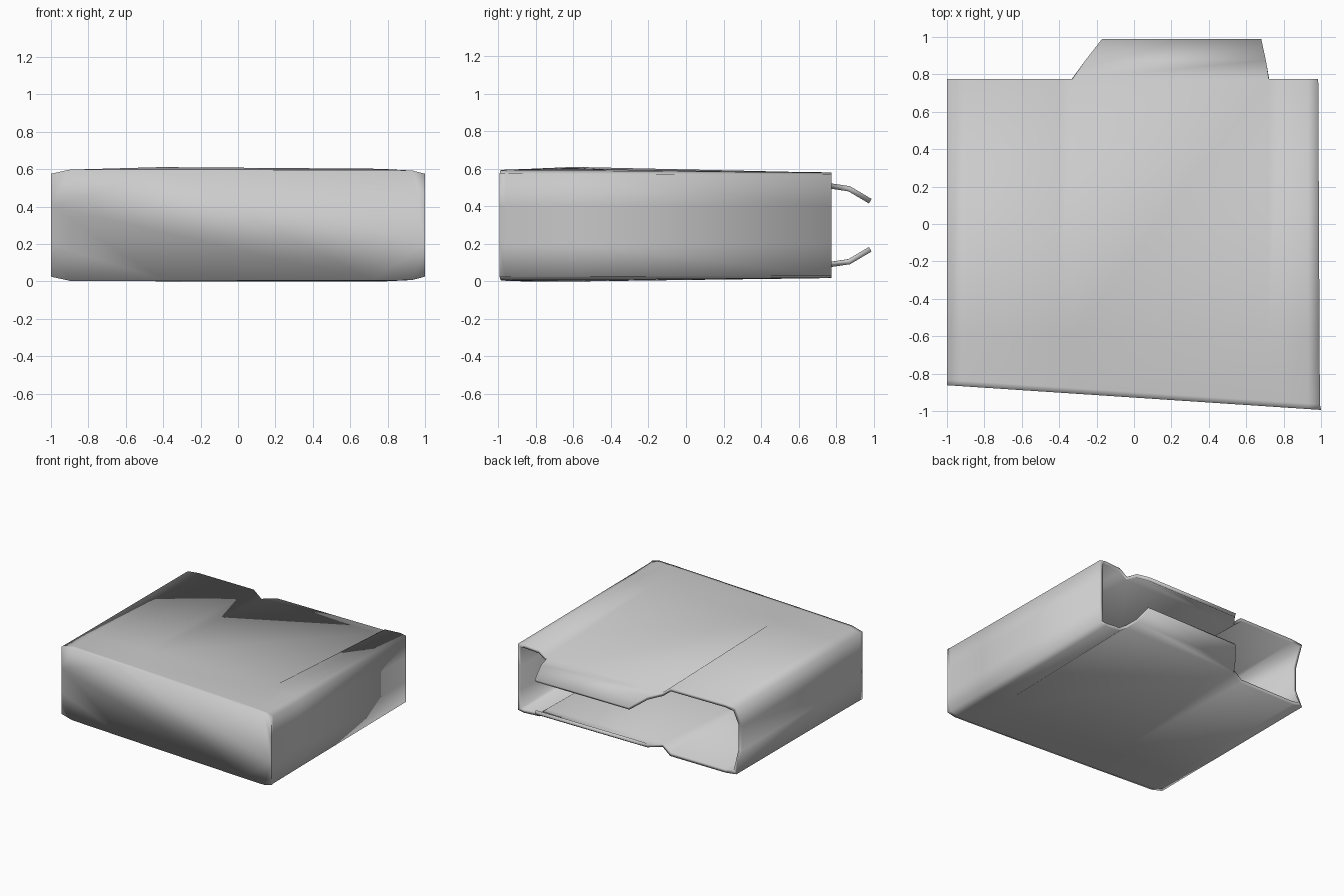
import bpy, bmesh

if "Cube" in bpy.data.objects:
    bpy.data.objects.remove(bpy.data.objects["Cube"])

# Cross-section columns across the width, and top heights per ring (front to back)
XS = [-1.0, -0.9, -0.4, -0.33, 0.72, 0.79, 0.93, 1.0]
TOP = [
    [0.575, 0.597, 0.597, 0.597, 0.595, 0.595, 0.593, 0.575],
    [0.575, 0.597, 0.599, 0.599, 0.597, 0.597, 0.593, 0.575],
    [0.573, 0.595, 0.611, 0.61, 0.602, 0.60, 0.592, 0.573],
    [0.57, 0.582, 0.58, 0.523, 0.523, 0.572, 0.58, 0.57],
]
WALL_Z = [0.40, 0.20]
NOTCH = 0.07          # cut into the left wall at the open end
MIRROR = 0.60         # bottom height = MIRROR - top height


def ring_y(ring, x):
    front = -0.928 - 0.066 * x
    return [front, front + 0.03, -0.6, 0.775][ring]


def squeeze(ring, x):
    # right wall steps in slightly behind the front lip
    return x - [0, 0.006, 0.008, 0.015][ring] if x > 0.99 else x


bm = bmesh.new()
rings = []
for r, heights in enumerate(TOP):
    pts = [(squeeze(r, x), ring_y(r, x), z) for x, z in zip(XS, heights)]
    under = [(x, y, max(0.0, MIRROR - z)) for x, y, z in reversed(pts)]
    right = [(squeeze(r, 1.0), ring_y(r, 1.0), z) for z in WALL_Z]
    cut = NOTCH if r == 3 else 0
    left = [(-1.0, ring_y(r, -1.0) - cut, z) for z in reversed(WALL_Z)]
    rings.append([bm.verts.new(p) for p in pts + right + under + left])

# Sleeve walls and closed slanted front
n = len(rings[0])
for a, b in zip(rings, rings[1:]):
    for i in range(n):
        j = (i + 1) % n
        bm.faces.new((a[i], a[j], b[j], b[i]))
front = bm.faces.new(list(reversed(rings[0])))

# Bent tongues at the open back, top and bottom
back = rings[-1]
for base, flip in (((back[3], back[4]), False), ((back[16 - 1], back[14 - 1 + 1]), True)):
    base = (back[14], back[13]) if flip else base
    prev = base
    for xl, xr, y, z in ((-0.26, 0.705, 0.875, 0.508), (-0.17, 0.68, 0.99, 0.44)):
        zz = MIRROR - z if flip else z
        cur = (bm.verts.new((xl, y, zz)), bm.verts.new((xr, y, zz)))
        bm.faces.new((prev[0], prev[1], cur[1], cur[0]))
        prev = cur

# Outside must face out, so the thickness grows inward
bmesh.ops.recalc_face_normals(bm, faces=bm.faces[:])
bm.normal_update()
if front.normal.y > 0:
    bmesh.ops.reverse_faces(bm, faces=bm.faces[:])

mesh = bpy.data.meshes.new("sleeve_shell")
bm.to_mesh(mesh)
bm.free()
shell = bpy.data.objects.new("sleeve_shell", mesh)
bpy.context.collection.objects.link(shell)

# Sheet thickness
solid = shell.modifiers.new("thickness", 'SOLIDIFY')
solid.thickness = 0.028
solid.offset = -1
solid.use_even_offset = True

bpy.context.view_layer.objects.active = shell
shell.select_set(True)
bpy.ops.object.modifier_apply(modifier="thickness")
bpy.ops.object.shade_smooth_by_angle(angle=1.75)
